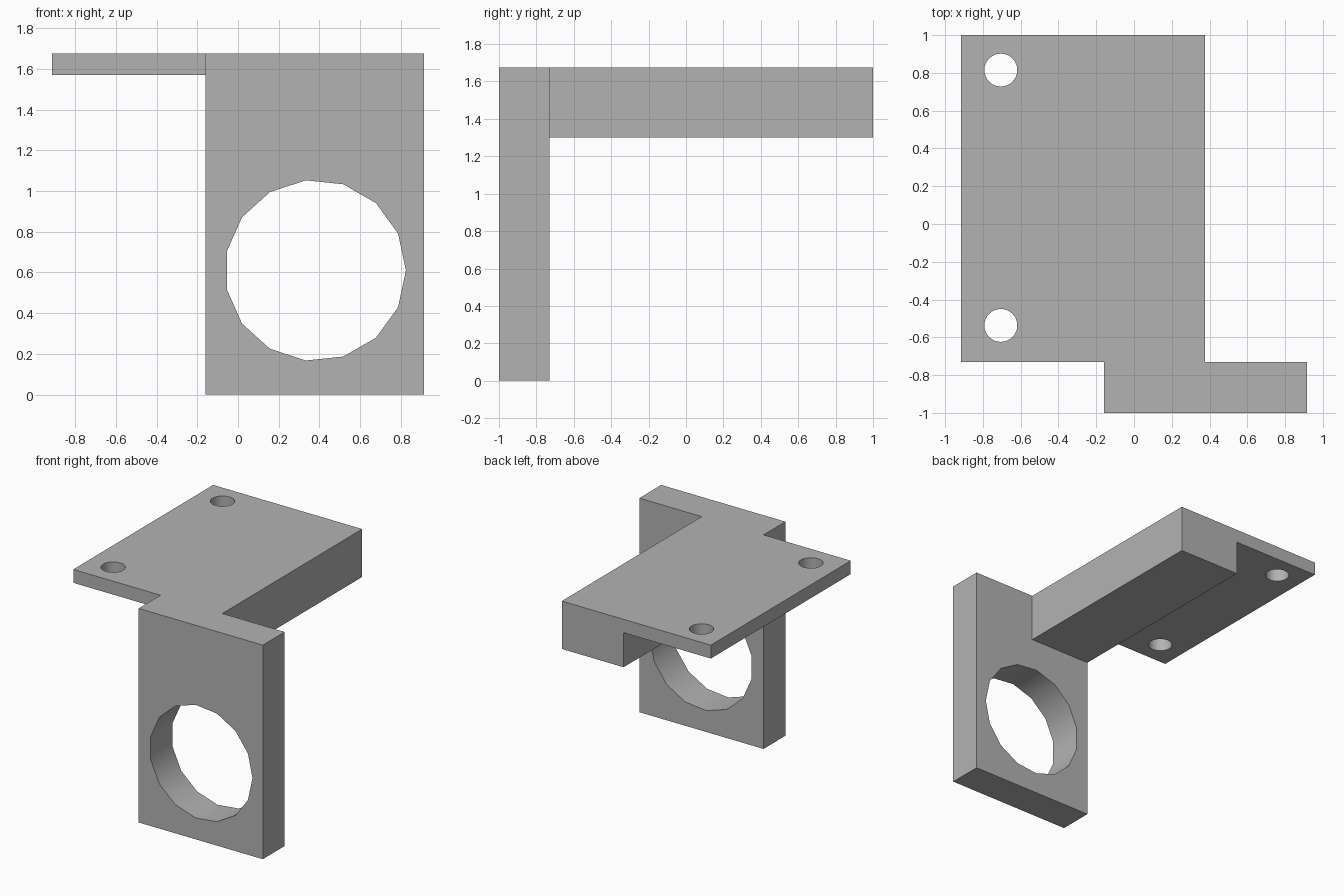
import bpy, bmesh
from math import cos, sin, tau, radians
from mathutils import Vector

cube = bpy.data.objects.get("Cube")
if cube:
    bpy.data.objects.remove(cube, do_unlink=True)

grey = bpy.data.materials.new("plain_grey")
grey.use_nodes = True
colour = (0.45, 0.45, 0.45, 1)
grey.diffuse_color = colour
grey.node_tree.nodes["Principled BSDF"].inputs["Base Color"].default_value = colour

FRONT, JOIN, BACK = -1.0, -0.73, 1.0
LEFT, STEP, BLOCK, RIGHT = -0.915, -0.16, 0.375, 0.915
TOP, FLANGE, UNDER = 1.675, 1.57, 1.30


def prism(name, outline, axis, start, end):
    """Extrude an outline along y (outline in x, z) or z (outline in x, y)."""
    bm = bmesh.new()
    if axis == "y":
        points, move = [(a, start, b) for a, b in outline], Vector((0, end - start, 0))
    else:
        points, move = [(a, b, start) for a, b in outline], Vector((0, 0, end - start))
    face = bm.faces.new([bm.verts.new(p) for p in points])
    new = bmesh.ops.extrude_face_region(bm, geom=[face])["geom"]
    bmesh.ops.translate(bm, vec=move, verts=[v for v in new if isinstance(v, bmesh.types.BMVert)])
    bmesh.ops.recalc_face_normals(bm, faces=bm.faces)
    mesh = bpy.data.meshes.new(name)
    bm.to_mesh(mesh)
    bm.free()
    mesh.materials.append(grey)
    obj = bpy.data.objects.new(name, mesh)
    bpy.context.collection.objects.link(obj)
    return obj


def circle(a, b, radius, sides):
    return [(a + radius * cos(tau * i / sides), b + radius * sin(tau * i / sides))
            for i in range(sides)]


def combine(target, other, operation):
    """Apply a boolean and discard the second solid."""
    mod = target.modifiers.new("boolean", "BOOLEAN")
    mod.operation, mod.solver, mod.object = operation, "EXACT", other
    bpy.ops.object.select_all(action="DESELECT")
    bpy.context.view_layer.objects.active = target
    target.select_set(True)
    bpy.ops.object.modifier_apply(modifier=mod.name)
    bpy.data.objects.remove(other, do_unlink=True)


# Upright front plate
bracket = prism("mounting_bracket", [(STEP, 0), (RIGHT, 0), (RIGHT, TOP), (STEP, TOP)],
                "y", FRONT, JOIN)

# Stepped arm: thick block with a thin side flange
arm = prism("arm", [(LEFT, FLANGE), (STEP, FLANGE), (STEP, UNDER), (BLOCK, UNDER),
                    (BLOCK, TOP), (LEFT, TOP)], "y", JOIN, BACK)
combine(bracket, arm, "UNION")

# Large faceted opening in the plate
combine(bracket, prism("plate_cutter", circle(0.38, 0.61, 0.445, 15), "y", -1.2, -0.6),
        "DIFFERENCE")

# Screw holes in the flange
for y in (-0.537, 0.815):
    combine(bracket, prism("screw_cutter", circle(-0.705, y, 0.087, 32), "z", 1.4, 1.8),
            "DIFFERENCE")

bpy.ops.object.shade_smooth_by_angle(angle=radians(30))
